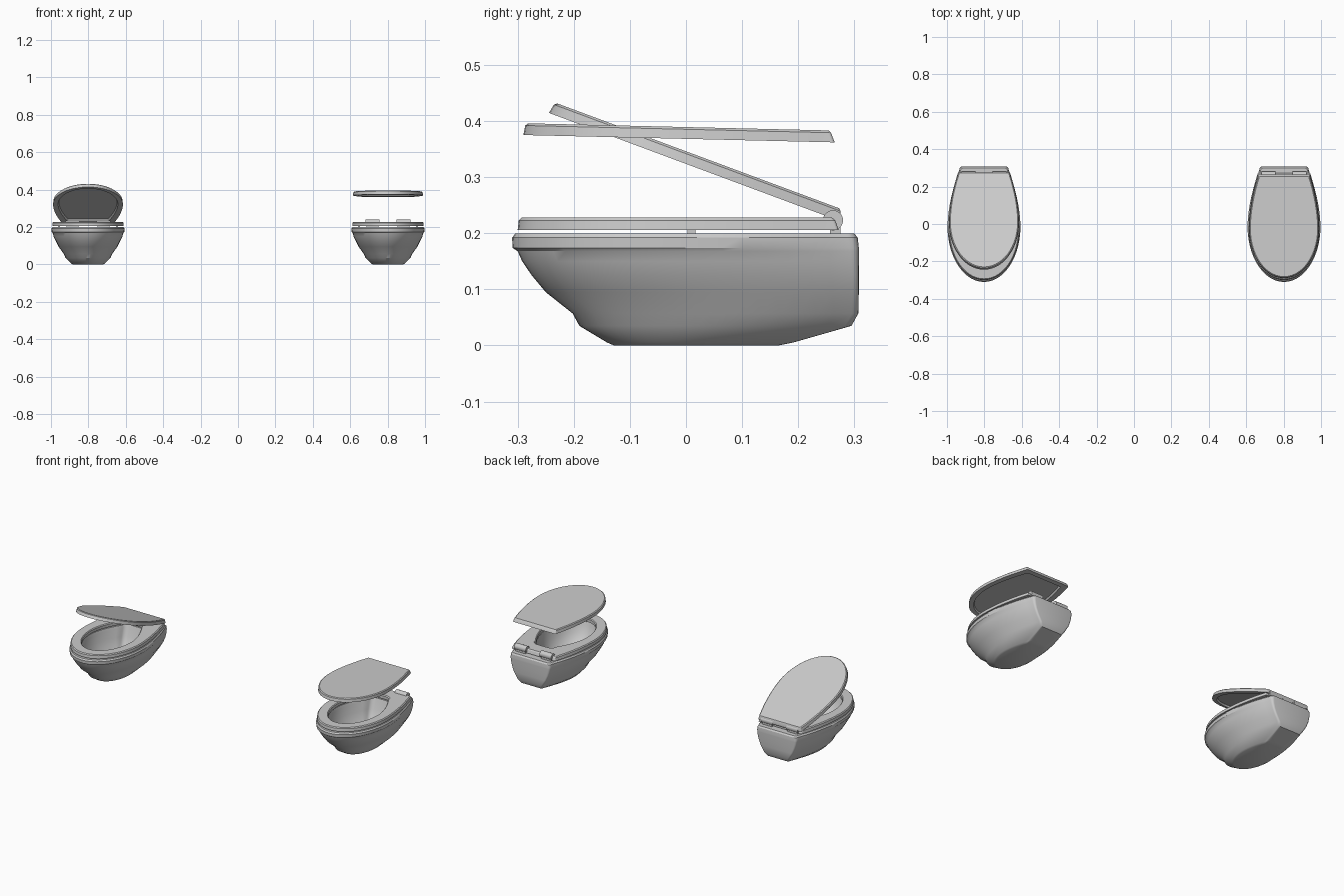
import bpy, bmesh, math
from mathutils import Matrix


def outline(yf, yb, w, wb, r, z, yc=None):
    """Closed egg outline: elliptical front, tapering sides, straight back."""
    if yc is None:
        yc = yf + (yb - yf) * 0.48
    half = []
    for i in range(15):
        a = math.pi / 2 * i / 14
        half.append((w * math.sin(a), yc - (yc - yf) * math.cos(a)))
    for i in range(1, 9):
        t = i / 8
        half.append((w - (w - wb) * t ** 1.8, yc + (yb - r - yc) * t))
    for i in range(1, 5):
        a = math.pi / 2 * i / 4
        half.append((wb - r + r * math.cos(a), yb - r + r * math.sin(a)))
    pts = half + [(-x, y) for x, y in reversed(half[1:])]
    return [(x, y, z) for x, y in pts]


def loft(name, rings, cap_start=False, cap_end=False, closed=False):
    bm = bmesh.new()
    loops = [[bm.verts.new(p) for p in outline(*r)] for r in rings]
    pairs = list(zip(loops, loops[1:]))
    if closed:
        pairs.append((loops[-1], loops[0]))
    for a, b in pairs:
        n = len(a)
        for i in range(n):
            j = (i + 1) % n
            bm.faces.new((a[i], a[j], b[j], b[i]))
    if cap_start:
        bm.faces.new(list(reversed(loops[0])))
    if cap_end:
        bm.faces.new(loops[-1])
    bmesh.ops.recalc_face_normals(bm, faces=bm.faces)
    return finish(name, bm)


def finish(name, bm):
    me = bpy.data.meshes.new(name)
    bm.to_mesh(me)
    bm.free()
    ob = bpy.data.objects.new(name, me)
    bpy.context.collection.objects.link(ob)
    bpy.ops.object.select_all(action='DESELECT')
    ob.select_set(True)
    bpy.context.view_layer.objects.active = ob
    bpy.ops.object.shade_smooth_by_angle(angle=math.radians(30))
    return ob


def rod(name, x0, x1, y, z, r):
    bm = bmesh.new()
    m = Matrix.Translation(((x0 + x1) / 2, y, z)) @ Matrix.Rotation(math.pi / 2, 4, 'Y')
    bmesh.ops.create_cone(bm, cap_ends=True, segments=20, radius1=r, radius2=r,
                          depth=abs(x1 - x0), matrix=m)
    return finish(name, bm)


def block(name, cx, cy, cz, sx, sy, sz):
    bm = bmesh.new()
    bmesh.ops.create_cube(bm, size=1, matrix=Matrix.Translation((cx, cy, cz))
                          @ Matrix.Diagonal((sx, sy, sz, 1)))
    return finish(name, bm)


# Ring format: front y, back y, half width, back half width, corner radius, z
BOWL = [
    (-0.128, 0.165, 0.080, 0.055, 0.015, 0.0),
    (-0.140, 0.190, 0.090, 0.056, 0.015, 0.005),
    (-0.190, 0.295, 0.120, 0.072, 0.012, 0.035),
    (-0.202, 0.307, 0.130, 0.085, 0.012, 0.057),
    (-0.250, 0.308, 0.157, 0.108, 0.012, 0.095),
    (-0.275, 0.308, 0.172, 0.120, 0.012, 0.125),
    (-0.292, 0.308, 0.184, 0.127, 0.014, 0.150),
    (-0.300, 0.308, 0.189, 0.130, 0.015, 0.168),
    (-0.309, 0.308, 0.194, 0.131, 0.016, 0.174),
    (-0.310, 0.306, 0.195, 0.131, 0.018, 0.192),
    (-0.304, 0.300, 0.190, 0.126, 0.018, 0.200),
    # inside of the basin
    (-0.245, 0.185, 0.135, 0.065, 0.030, 0.200),
    (-0.240, 0.180, 0.131, 0.062, 0.030, 0.185),
    (-0.225, 0.165, 0.122, 0.060, 0.030, 0.140),
    (-0.180, 0.140, 0.095, 0.050, 0.025, 0.085),
    (-0.110, 0.105, 0.060, 0.035, 0.020, 0.045),
    (-0.060, 0.085, 0.040, 0.025, 0.015, 0.030),
]
SEAT = [
    (-0.300, 0.272, 0.191, 0.142, 0.006, 0.206),
    (-0.298, 0.266, 0.189, 0.140, 0.006, 0.223),
    (-0.293, 0.260, 0.184, 0.136, 0.006, 0.228),
    (-0.240, 0.190, 0.134, 0.070, 0.035, 0.228),
    (-0.235, 0.185, 0.130, 0.067, 0.035, 0.223),
    (-0.235, 0.185, 0.130, 0.067, 0.035, 0.206),
]
# Lid is modelled with its back edge on the local origin
LID = [
    (-0.527, -0.035, 0.155, 0.108, 0.006, 0.010),
    (-0.530, -0.030, 0.160, 0.112, 0.006, 0.0),
    (-0.555, 0.000, 0.187, 0.140, 0.006, 0.0),
    (-0.552, -0.007, 0.185, 0.137, 0.006, 0.017),
    (-0.547, -0.011, 0.180, 0.133, 0.006, 0.021),
]

# Each entry: x position, lid back edge y and z, lid opening angle
for side, x, ly, lz, angle in (("left", -0.802, 0.276, 0.221, 20.4),
                               ("right", 0.802, 0.265, 0.362, 1.35)):
    parts = [loft(side + "_bowl", BOWL, True, True),
             loft(side + "_seat", SEAT, closed=True)]
    # hinge knuckles and rubber bumpers
    for s in (-1, 1):
        parts.append(rod(f"{side}_hinge", s * 0.045, s * 0.12, 0.262, 0.223, 0.018))
        parts.append(block(f"{side}_hinge_foot", s * 0.0825, 0.266, 0.210, 0.065, 0.018, 0.026))
        parts.append(block(f"{side}_bumper", s * 0.155, 0.01, 0.203, 0.012, 0.014, 0.008))
    for p in parts:
        p.location.x = x
    if side == "left":
        rod("left_lid_knuckle", -0.043, 0.043, 0.262, 0.225, 0.014).location.x = x
    lid = loft(side + "_lid", LID, True, True)
    lid.location = (x, ly, lz)
    lid.rotation_euler.x = -math.radians(angle)
